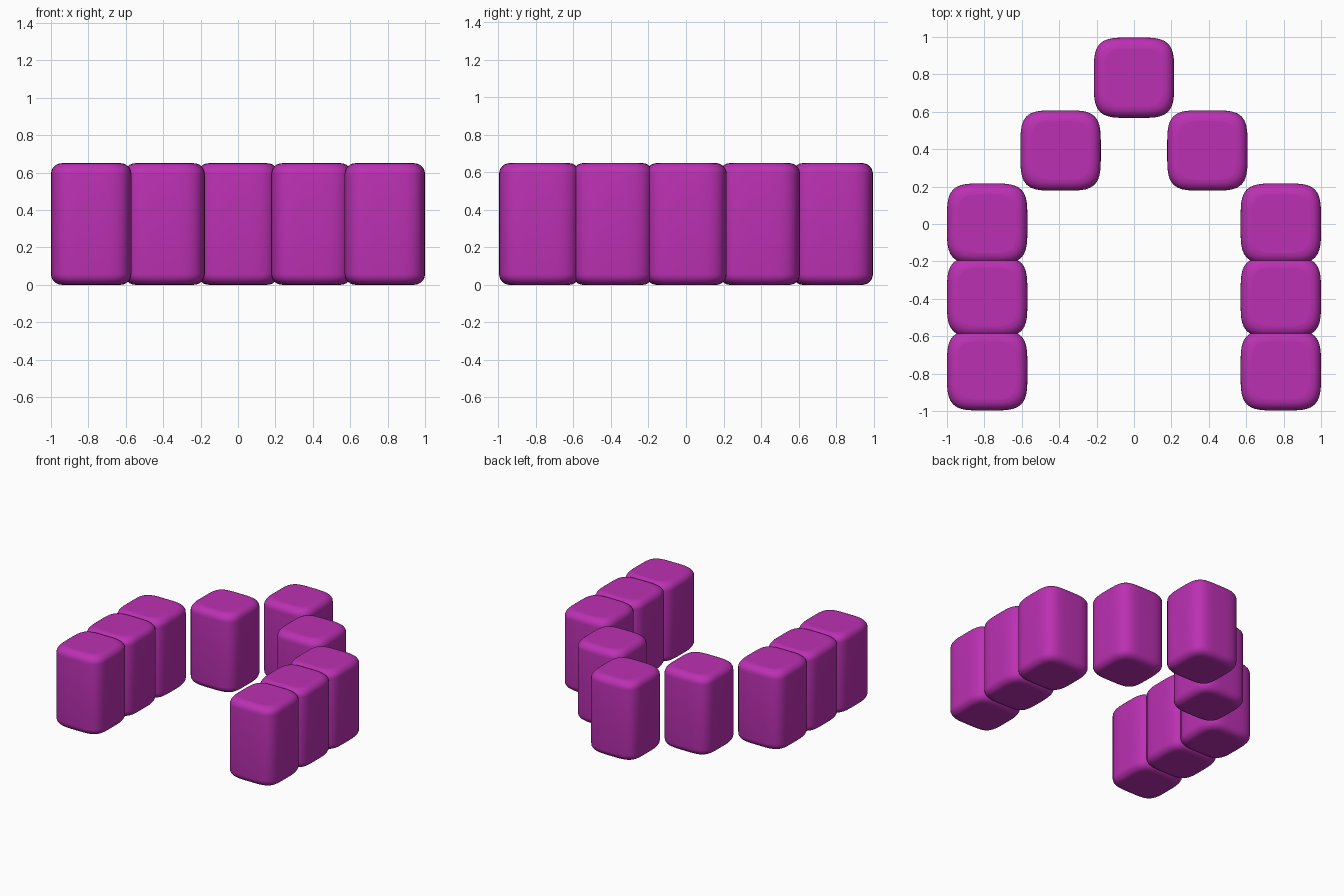
import bpy, bmesh, math

if "Cube" in bpy.data.objects:
    bpy.data.objects.remove(bpy.data.objects["Cube"])

HALF, HEIGHT, R = 0.215, 0.65, 0.058
SIDES, STEPS, POWER = 64, 6, 4.2

mat = bpy.data.materials.new("magenta")
mat.diffuse_color = (0.5, 0.03, 0.45, 1)
mat.use_nodes = True
mat.node_tree.nodes["Principled BSDF"].inputs["Base Color"].default_value = mat.diffuse_color


def ring(bm, half, z):
    # Rounded-square cross-section
    verts = []
    for i in range(SIDES):
        t = 2 * math.pi * i / SIDES
        c, s = math.cos(t), math.sin(t)
        r = half / (abs(c) ** POWER + abs(s) ** POWER) ** (1 / POWER)
        verts.append(bm.verts.new((r * c, r * s, z)))
    return verts


# Side profile: soft rounding at the bottom and top
quarter = [math.pi / 2 * k / STEPS for k in range(STEPS + 1)]
lower = [(HALF - R + R * math.sin(a), R - R * math.cos(a)) for a in quarter]
profile = lower + [(h, HEIGHT - z) for h, z in reversed(lower)]

bm = bmesh.new()
rings = [ring(bm, h, z) for h, z in profile]
for a, b in zip(rings, rings[1:]):
    for i in range(SIDES):
        j = (i + 1) % SIDES
        bm.faces.new((a[i], a[j], b[j], b[i]))
bm.faces.new(rings[0][::-1])
bm.faces.new(rings[-1])
for f in bm.faces:
    f.smooth = len(f.verts) == 4
mesh = bpy.data.meshes.new("block")
bm.to_mesh(mesh)
bm.free()
mesh.materials.append(mat)


def block(name, x, y):
    obj = bpy.data.objects.new(name, mesh)
    obj.location = (x, y, 0)
    bpy.context.collection.objects.link(obj)


# Arch of blocks: one at the back, two diagonal, three along each side
block("back_block", 0, 0.782)
for side, sx in (("left", -1), ("right", 1)):
    block(side + "_diagonal_block", sx * 0.3925, 0.393)
    for n in range(3):
        block(f"{side}_side_block_{n + 1}", sx * 0.785, 0.002 - 0.392 * n)
